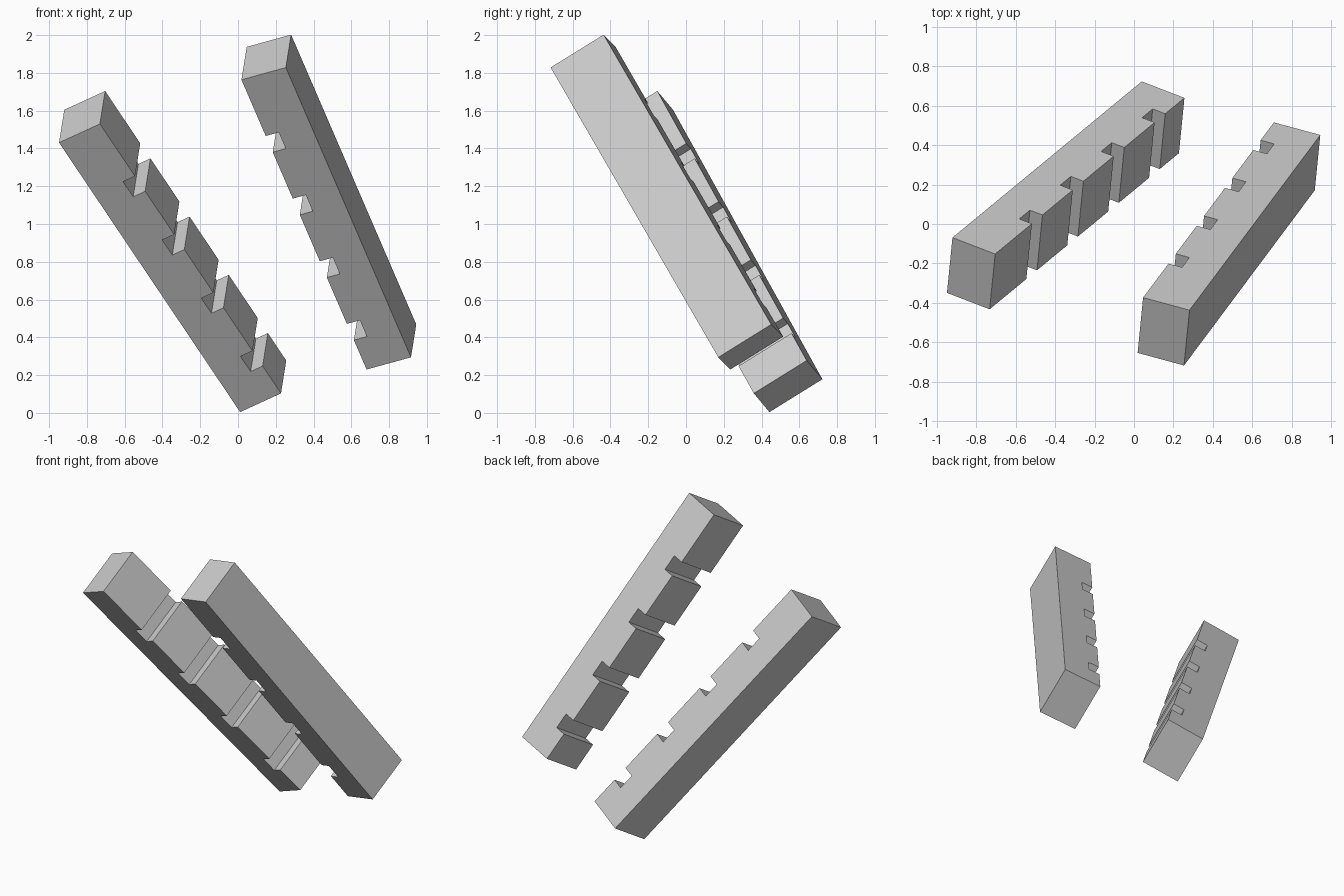
import bpy
import bmesh
from mathutils import Matrix, Vector

cube = bpy.data.objects.get("Cube")
if cube:
    bpy.data.objects.remove(cube, do_unlink=True)

LENGTH, WIDTH, DEPTH = 1.892, 0.252, 0.331
NOTCH_START, NOTCH_STEP, NOTCH_LENGTH, NOTCH_DEPTH = 0.367, 0.409, 0.106, 0.074
DEPTH_AXIS = Vector((0.028, 0.28, 0.1735)).normalized()

grey = bpy.data.materials.new("plain grey")
grey.use_nodes = True
grey.diffuse_color = (0.6, 0.6, 0.6, 1)
grey.node_tree.nodes["Principled BSDF"].inputs["Base Color"].default_value = (0.6, 0.6, 0.6, 1)


def notched_profile(side):
    """Side outline of a bar, with four square notches along one edge."""
    edge = side * WIDTH / 2
    floor = edge - side * NOTCH_DEPTH
    points = [(-LENGTH / 2, -edge), (-LENGTH / 2, edge)]
    for i in range(4):
        start = -LENGTH / 2 + NOTCH_START + i * NOTCH_STEP
        end = start + NOTCH_LENGTH
        points += [(start, edge), (start, floor), (end, floor), (end, edge)]
    return points + [(LENGTH / 2, edge), (LENGTH / 2, -edge)]


def notched_bar(name, side, centre, direction):
    """Extrude the outline and tilt it so its length runs along direction."""
    bm = bmesh.new()
    outline = [bm.verts.new((x, -DEPTH / 2, z)) for x, z in notched_profile(side)]
    face = bm.faces.new(outline)
    extruded = bmesh.ops.extrude_face_region(bm, geom=[face])["geom"]
    moved = [v for v in extruded if isinstance(v, bmesh.types.BMVert)]
    bmesh.ops.translate(bm, vec=(0, DEPTH, 0), verts=moved)
    bmesh.ops.recalc_face_normals(bm, faces=bm.faces)
    mesh = bpy.data.meshes.new(name)
    bm.to_mesh(mesh)
    bm.free()
    mesh.materials.append(grey)

    along = Vector(direction).normalized()
    across = along.cross(DEPTH_AXIS).normalized()
    depth = across.cross(along)
    turn = Matrix((along, depth, across)).transposed().to_4x4()
    bar = bpy.data.objects.new(name, mesh)
    bar.matrix_world = Matrix.Translation(centre) @ turn
    bpy.context.collection.objects.link(bar)


# Two matching bars whose notches face each other
notched_bar("right_notched_bar", 1, (-0.346, 0.145, 0.854), (0.958, 0.79, -1.425))
notched_bar("left_notched_bar", -1, (0.481, -0.101, 1.116), (0.663, 0.888, -1.535))
